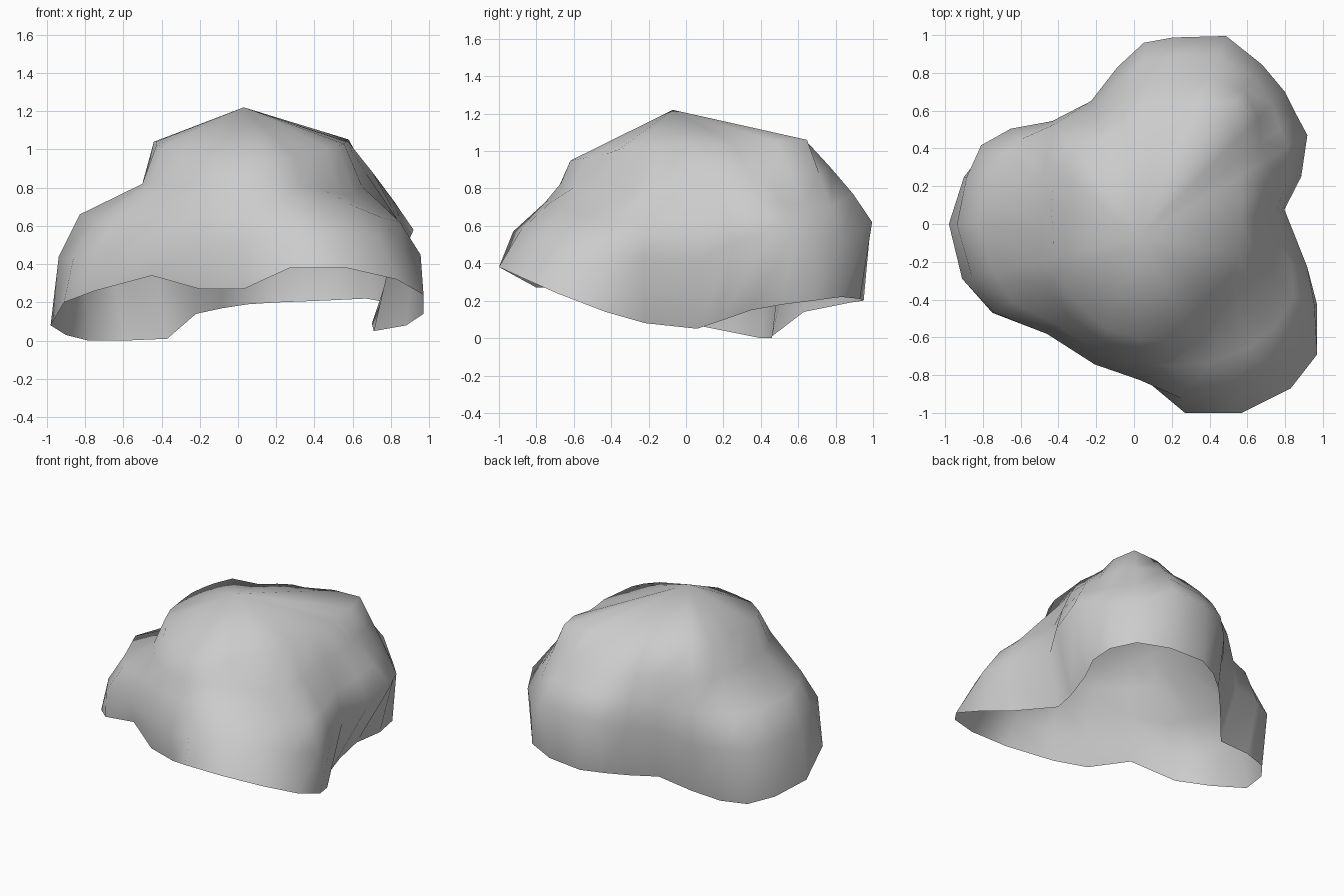
import bpy
import bmesh
import math
from mathutils import Vector

default_cube = bpy.data.objects.get("Cube")
if default_cube:
    bpy.data.objects.remove(default_cube, do_unlink=True)

UNIT = 0.01                      # profile values are in hundredths
AXIS = Vector((0.03, -0.07, 0))  # vertical axis through the peak
PEAK_HEIGHT = 1.22

# Open lower edge of the shell, counter-clockwise from the left side
RIM = [
    (71, 6, 5), (70, 18, 9), (72, 35, 15), (79, 52, 18), (78, 68, 20), (67, 83, 22),
    (46, 93, 21), (20, 95, 20), (5, 88, 19), (-8, 78, 17), (-22, 63, 14), (-37, 46, 1),
    (-60, 46, 0), (-78, 40, 0), (-90, 25, 3), (-98, 0, 8), (-91, -29, 20),
    (-75, -47, 26), (-45, -57, 34), (-20, -72, 27), (3, -80, 27), (27, -100, 38),
    (57, -100, 38), (83, -87, 32), (97, -69, 24), (97, -43, 14), (88, -22, 8),
]

# Key directions in degrees: (radius, height) of belly, shoulder, neck and crown
MERIDIANS = {
    8: ((77, 42), (73, 65), (65, 87), (54, 104)),
    32: ((104, 58), (92, 73), (78, 89), (62, 104)),
    55: ((112, 52), (104, 70), (96, 88), (88, 106)),
    66: ((116, 62), (105, 77), (92, 91), (77, 106)),
    82: ((107, 61), (97, 75), (83, 89), (65, 105)),
    112: ((76, 48), (72, 67), (66, 85), (56, 104)),
    129: ((77, 40), (75, 62), (71, 83), (63, 104)),
    148: ((97, 40), (85, 63), (60, 81), (53, 104)),
    175: ((97, 44), (86, 66), (52, 82), (46, 104)),
    200: ((90, 44), (78, 63), (55, 82), (47, 102)),
    230: ((70, 50), (63, 66), (56, 82), (48, 98)),
    262: ((72, 48), (66, 70), (60, 82), (53, 94)),
    290: ((90, 58), (71, 73), (62, 83), (57, 95)),
    310: ((99, 56), (82, 71), (59, 79), (50, 98)),
    335: ((100, 45), (88, 62), (61, 76), (53, 102)),
}


def meridian_at(angle):
    """Blend the two key meridians on either side of a direction."""
    keys = sorted(MERIDIANS)
    following = next((k for k in keys if k > angle), keys[0])
    previous = keys[keys.index(following) - 1]
    span = (following - previous) % 360
    blend = ((angle - previous) % 360) / span
    blend = blend * blend * (3 - 2 * blend)
    pairs = zip(MERIDIANS[previous], MERIDIANS[following])
    return [Vector(first).lerp(Vector(second), blend) * UNIT for first, second in pairs]


def build_column(bm, rim_point):
    """Create one column of vertices from the rim up to the crown."""
    base = Vector(rim_point) * UNIT
    outward = base - AXIS
    angle = math.atan2(outward.y, outward.x)
    column = [bm.verts.new(base)]
    for radius, height in meridian_at(math.degrees(angle) % 360):
        offset = Vector((radius * math.cos(angle), radius * math.sin(angle), height))
        column.append(bm.verts.new(AXIS + offset))
    return column


def make_material(name, colour):
    material = bpy.data.materials.new(name)
    material.use_nodes = True
    material.diffuse_color = colour
    shader = next(n for n in material.node_tree.nodes if n.type == "BSDF_PRINCIPLED")
    shader.inputs["Base Color"].default_value = colour
    return material


# Three-lobed shell with a pointed top and an open underside
bm = bmesh.new()
columns = [build_column(bm, point) for point in RIM]
peak = bm.verts.new(AXIS + Vector((0, 0, PEAK_HEIGHT)))
for index, column in enumerate(columns):
    neighbour = columns[(index + 1) % len(columns)]
    for level in range(len(column) - 1):
        bm.faces.new((column[level], neighbour[level],
                      neighbour[level + 1], column[level + 1]))
    bm.faces.new((column[-1], neighbour[-1], peak))
for face in bm.faces:
    face.smooth = True

mesh = bpy.data.meshes.new("lobed_shell")
bm.to_mesh(mesh)
bm.free()
mesh.materials.append(make_material("plain_grey", (0.6, 0.6, 0.6, 1)))
shell = bpy.data.objects.new("lobed_shell", mesh)
bpy.context.collection.objects.link(shell)
